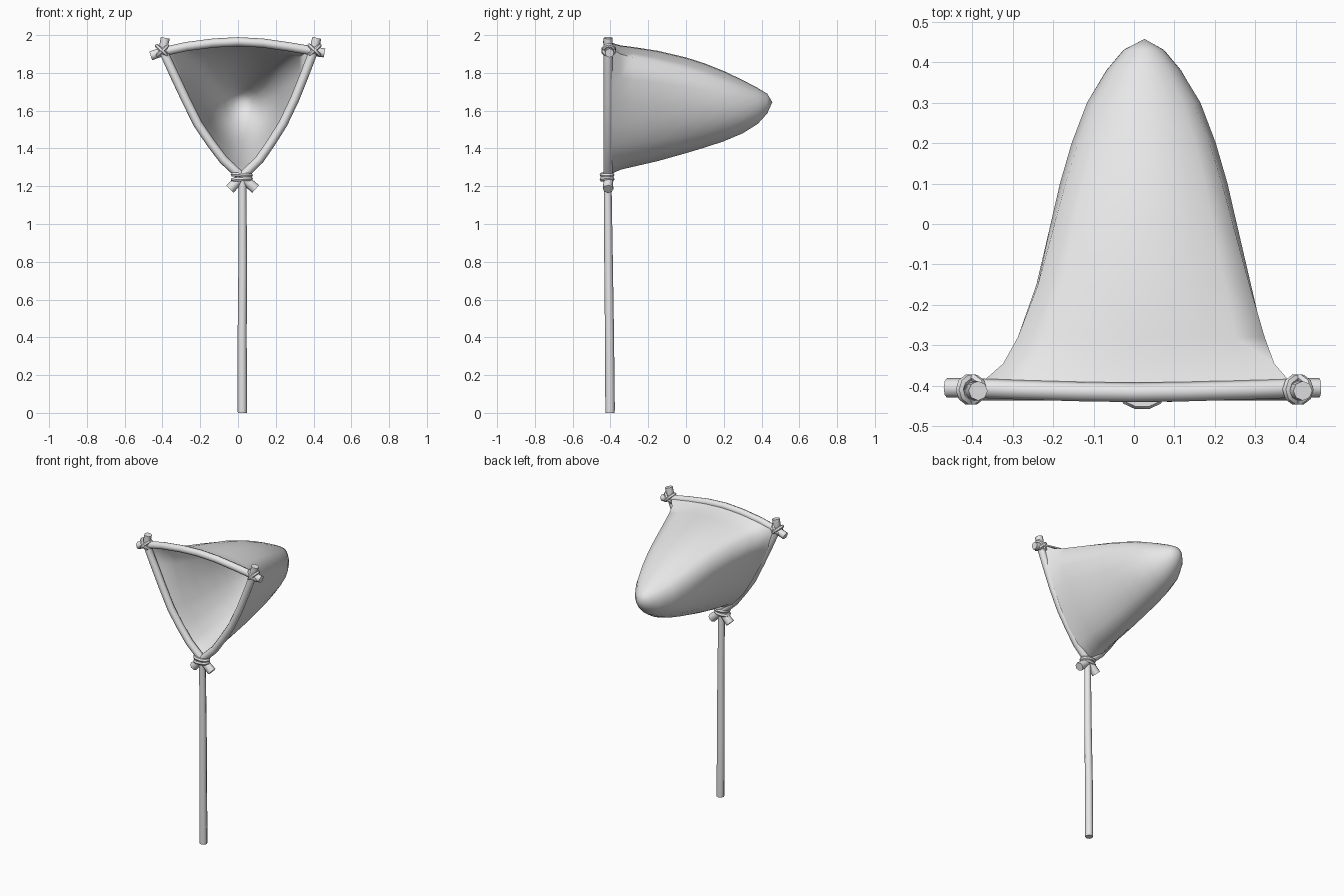
import bpy, bmesh, math
from mathutils import Vector

if "Cube" in bpy.data.objects:
    bpy.data.objects.remove(bpy.data.objects["Cube"])


def material(name, value):
    m = bpy.data.materials.new(name)
    m.diffuse_color = (value, value, value, 1)
    m.use_nodes = True
    m.node_tree.nodes["Principled BSDF"].inputs["Base Color"].default_value = m.diffuse_color
    return m


GREY = material("plain grey", 0.8)


def finish(ob, angle=50):
    ob.data.materials.clear()
    ob.data.materials.append(GREY)
    bpy.ops.object.select_all(action='DESELECT')
    ob.select_set(True)
    bpy.context.view_layer.objects.active = ob
    bpy.ops.object.shade_smooth_by_angle(angle=math.radians(angle))


def tube(name, pts, radius, closed=False, res=2):
    """Tube along points; each point is (x, y, z) or (x, y, z, radius factor)."""
    cu = bpy.data.curves.new(name, 'CURVE')
    cu.dimensions = '3D'
    cu.bevel_depth = radius
    cu.bevel_resolution = res
    cu.use_fill_caps = True
    sp = cu.splines.new('POLY')
    sp.points.add(len(pts) - 1)
    for p, c in zip(sp.points, pts):
        p.co = (c[0], c[1], c[2], 1)
        p.radius = c[3] if len(c) > 3 else 1
    sp.use_cyclic_u = closed
    ob = bpy.data.objects.new(name, cu)
    bpy.context.collection.objects.link(ob)
    bpy.ops.object.select_all(action='DESELECT')
    ob.select_set(True)
    bpy.context.view_layer.objects.active = ob
    bpy.ops.object.convert(target='MESH')
    finish(bpy.context.object)


def wrap(name, centre, slope, rx, ry, radius=0.011):
    """Cord loop round the poles, running along a sloping direction in xz."""
    c = Vector(centre)
    d = Vector((math.cos(slope), 0, math.sin(slope))) * rx
    e = Vector((0, ry, 0))
    pts = [c + d * math.cos(a) + e * math.sin(a)
           for a in (i * math.tau / 10 for i in range(10))]
    tube(name, pts, radius, True, 1)


Y = -0.412
# handle
tube("handle", [(0.023, -0.402, 0.0, 1), (0.023, -0.402, 0.02, 1.05), (0.022, -0.405, 0.4),
                (0.025, -0.41, 0.8, 0.95), (0.024, -0.415, 1.24, 0.85)], 0.024)

# bowed side poles, crossing over the handle
tube("left_pole", [(-0.385, Y, 1.985), (-0.398, Y, 1.92), (-0.338, Y, 1.79), (-0.277, Y, 1.66),
                   (-0.213, Y, 1.53), (-0.145, Y, 1.43), (-0.077, Y, 1.34), (0.02, Y, 1.25),
                   (0.093, Y, 1.185, 1.15)], 0.024)
tube("right_pole", [(0.417, Y, 1.985), (0.402, Y, 1.92), (0.352, Y, 1.79), (0.3, Y, 1.66),
                    (0.238, Y, 1.53), (0.175, Y, 1.43), (0.113, Y, 1.34), (0.02, Y, 1.25),
                    (-0.043, Y, 1.185, 1.15)], 0.024)
# top bar
tube("top_bar", [(-0.462, -0.405, 1.89), (-0.4, -0.405, 1.912), (-0.27, -0.41, 1.94),
                 (-0.13, -0.414, 1.958), (0, -0.416, 1.965), (0.13, -0.414, 1.958),
                 (0.27, -0.41, 1.938), (0.4, -0.405, 1.916), (0.458, -0.405, 1.905)], 0.024)

# cord lashings
for i, (z, s) in enumerate([(1.237, 0.06), (1.26, -0.05)]):
    wrap("bottom_lashing_%d" % i, (0.02, -0.418, z), s, 0.047, 0.029, 0.012)
for side, x, z in (("left", -0.402, 1.917), ("right", 0.405, 1.92)):
    for i, s in enumerate((0.75, -0.75)):
        wrap("%s_lashing_%d" % (side, i), (x, -0.409, z), s, 0.038, 0.029, 0.011)

# net bag: triangular mouth blending to a round tip
SIDE = [(0, 0), (0.25, 0.09), (0.45, 0.22), (0.62, 0.38), (0.79, 0.57), (0.93, 0.76), (1, 0.955)]
TOP = [(0.75, 0.972), (0.5, 0.988), (0.25, 0.997), (0, 1)]
half = SIDE + TOP
mouth = half + [(-x, z) for x, z in half[-2:0:-1]]


def angle_of(i):
    # matching angles on the round section, corner at 35 degrees
    k = i if i <= 10 else 20 - i
    a = -90 + 125 * k / 6 if k <= 6 else 35 + 55 * (k - 6) / 4
    a = math.radians(a)
    return (math.cos(a) * (1 if i <= 10 else -1), 0.5 + 0.5 * math.sin(a))


rounded = [angle_of(i) for i in range(20)]
# y, half width, bottom z, top z, roundness
RINGS = [(-0.395, 0.385, 1.265, 1.96, 0), (-0.345, 0.335, 1.288, 1.945, 0.15),
         (-0.28, 0.305, 1.303, 1.937, 0.25), (-0.15, 0.265, 1.333, 1.917, 0.38),
         (0.0, 0.23, 1.375, 1.882, 0.5), (0.1, 0.207, 1.405, 1.85, 0.6),
         (0.2, 0.178, 1.438, 1.81, 0.7), (0.3, 0.14, 1.48, 1.762, 0.8),
         (0.38, 0.092, 1.53, 1.72, 0.9), (0.43, 0.05, 1.585, 1.69, 1)]
bm = bmesh.new()
rows = []
for n, (y, w, zb, zt, b) in enumerate(RINGS):
    sec = [(m[0] * (1 - b) + r[0] * b, m[1] * (1 - b) + r[1] * b)
           for m, r in zip(mouth, rounded)]
    mx = max(abs(x) for x, _ in sec)
    row = []
    for x, z in sec:
        cx = 0.024 - 0.02 * (1 - min(n / 3, 1)) * z
        row.append(bm.verts.new((cx + x / mx * w, y, zb + (zt - zb) * z)))
    rows.append(row)
tip = bm.verts.new((0.026, 0.457, 1.645))
for a, b in zip(rows, rows[1:]):
    for i in range(20):
        j = (i + 1) % 20
        bm.faces.new((a[i], a[j], b[j], b[i]))
for i in range(20):
    bm.faces.new((rows[-1][i], rows[-1][(i + 1) % 20], tip))
bmesh.ops.recalc_face_normals(bm, faces=bm.faces)
me = bpy.data.meshes.new("net_bag")
bm.to_mesh(me)
bm.free()
bag = bpy.data.objects.new("net_bag", me)
bpy.context.collection.objects.link(bag)
finish(bag, 70)
